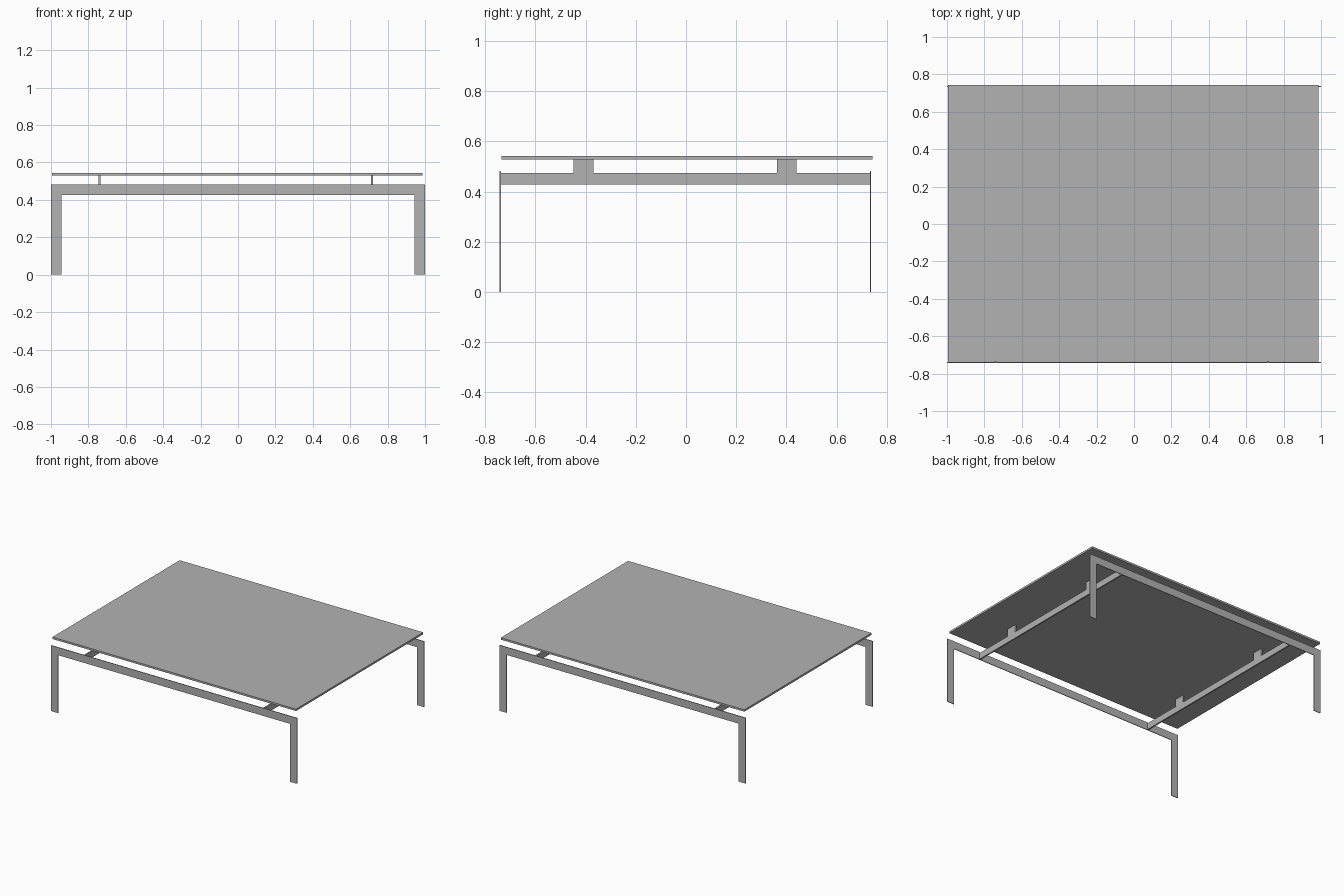
import bpy
import bmesh
from mathutils import Vector

cube = bpy.data.objects.get("Cube")
if cube:
    bpy.data.objects.remove(cube, do_unlink=True)

# One plain grey finish for the whole table
grey = bpy.data.materials.new("plain grey")
grey.use_nodes = True
colour = (0.45, 0.45, 0.45, 1)
grey.diffuse_color = colour
grey.node_tree.nodes["Principled BSDF"].inputs["Base Color"].default_value = colour


def plate(name, outline, to_3d, depth):
    """Extrude a flat outline, placed by to_3d, along the depth vector."""
    bm = bmesh.new()
    face = bm.faces.new([bm.verts.new(to_3d(u, v)) for u, v in outline])
    out = bmesh.ops.extrude_face_region(bm, geom=[face])
    moved = [e for e in out["geom"] if isinstance(e, bmesh.types.BMVert)]
    bmesh.ops.translate(bm, verts=moved, vec=Vector(depth))
    bmesh.ops.recalc_face_normals(bm, faces=bm.faces)
    mesh = bpy.data.meshes.new(name)
    bm.to_mesh(mesh)
    bm.free()
    mesh.materials.append(grey)
    obj = bpy.data.objects.new(name, mesh)
    bpy.context.collection.objects.link(obj)


# Table top
left, right, front, back = -0.995, 0.987, -0.736, 0.743
plate("table_top", [(left, front), (right, front), (right, back), (left, back)],
      lambda x, y: (x, y, 0.529), (0, 0, 0.014))

# Thin front and back frames, each a rail with two legs cut from one sheet
inner, rail_low, rail_high = 0.944, 0.426, 0.483
frame = [(-1, 0), (-inner, 0), (-inner, rail_low), (inner, rail_low),
         (inner, 0), (1, 0), (1, rail_high), (-1, rail_high)]
for name, y in (("front_leg_frame", -0.743), ("back_leg_frame", 0.733)):
    plate(name, frame, lambda u, v, y=y: (u, y, v), (0, 0.005, 0))

# Cross beams with two upright tabs that carry the top
low, high, tab_top = 0.428, 0.475, 0.529
beam = [(-0.739, low), (0.735, low), (0.735, high)]
for start, end in ((0.44, 0.363), (-0.369, -0.448)):
    beam += [(start, high), (start, tab_top), (end, tab_top), (end, high)]
beam.append((-0.739, high))
for name, x in (("right_cross_beam", -0.746), ("left_cross_beam", 0.712)):
    plate(name, beam, lambda u, v, x=x: (x, u, v), (0.011, 0, 0))
